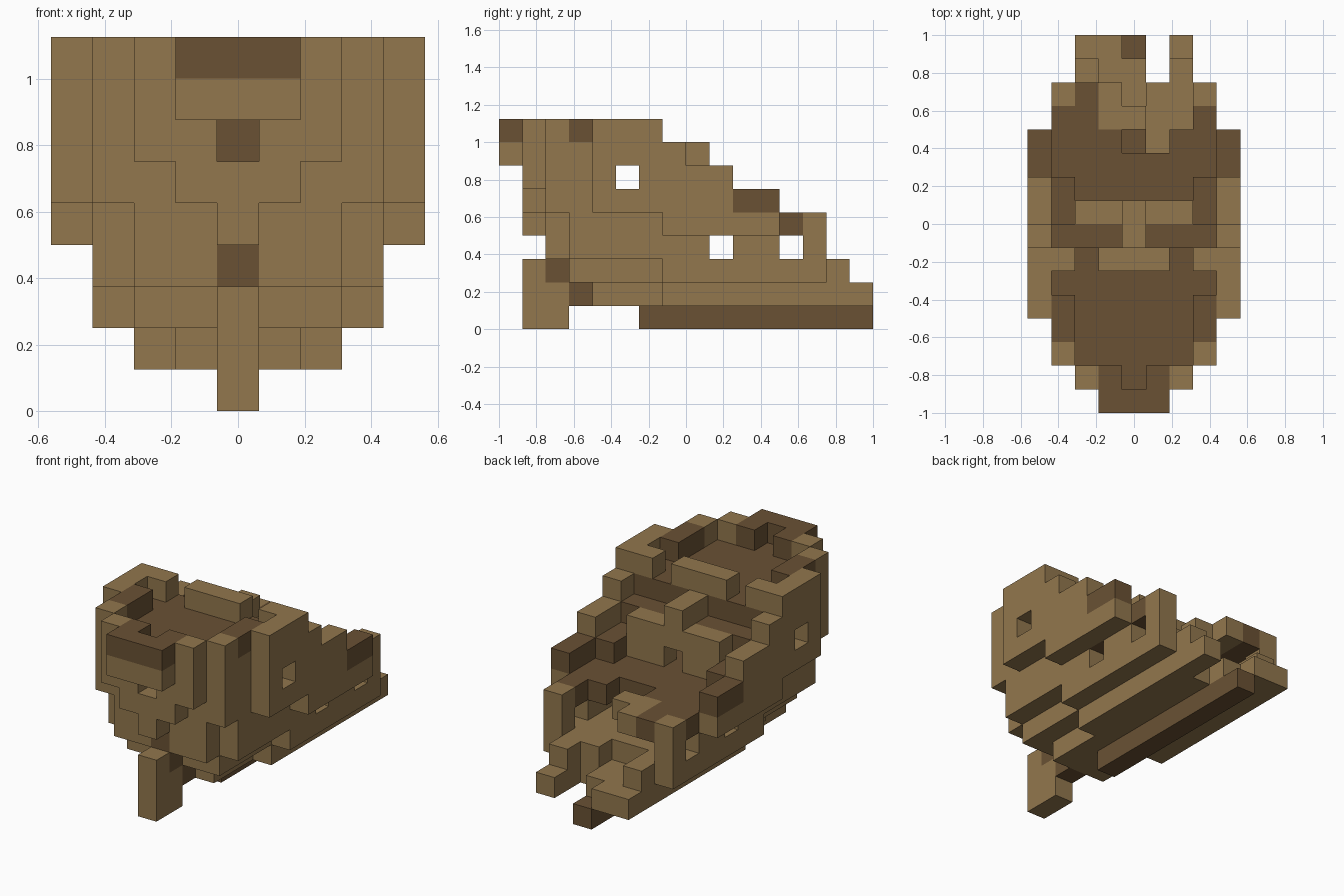
import bpy, bmesh
from mathutils import Vector

U = 0.125  # block size

cube = bpy.data.objects.get("Cube")
if cube:
    bpy.data.objects.remove(cube)


def material(name, color):
    m = bpy.data.materials.new(name)
    m.diffuse_color = color
    m.use_nodes = True
    m.node_tree.nodes["Principled BSDF"].inputs["Base Color"].default_value = color
    return m


MATS = [material("light_wood", (0.287, 0.184, 0.075, 1)),
        material("dark_wood", (0.144, 0.083, 0.034, 1))]
LIGHT, DARK = 0, 1
cells = {}  # block position -> (part, colour)


def fill(part, color, xs, ys, zs, mirror=False):
    """Fill an inclusive range of blocks, optionally on both sides."""
    for x in range(xs[0], xs[1] + 1):
        for y in range(ys[0], ys[1] + 1):
            for z in range(zs[0], zs[1] + 1):
                cells[x, y, z] = (part, color)
                if mirror:
                    cells[-x, y, z] = (part, color)


def both(part, color, xs, ys, zs):
    fill(part, color, xs, ys, zs, True)


def clear(xs, ys, zs):
    for key in list(cells):
        if all(lo <= k <= hi for k, (lo, hi) in zip(key, (xs, ys, zs))):
            del cells[key]


# Keel and rudder
fill("keel", DARK, (0, 0), (6, 15), (0, 0))
fill("rudder", LIGHT, (0, 0), (1, 2), (0, 1))
fill("rudder", LIGHT, (0, 0), (1, 1), (2, 2))

# Hull bottom
fill("hull_bottom", LIGHT, (-1, 1), (4, 6), (1, 1))
fill("hull_bottom", LIGHT, (-2, 2), (7, 15), (1, 1))
fill("hull_bottom", LIGHT, (-2, 2), (3, 13), (2, 2))
both("hull_bottom", LIGHT, (3, 3), (7, 13), (2, 2))
both("hull_bottom", LIGHT, (2, 2), (14, 14), (2, 2))
clear((1, 1), (14, 15), (1, 2))
clear((0, 0), (15, 15), (1, 1))
clear((-1, 0), (13, 13), (2, 2))

# Lower hull sides
both("lower_side", LIGHT, (3, 3), (3, 13), (3, 3))
both("lower_side", LIGHT, (3, 3), (3, 6), (4, 4))
both("lower_side", LIGHT, (4, 4), (7, 11), (4, 4))
both("lower_side", LIGHT, (3, 3), (13, 13), (4, 4))
both("lower_side", DARK, (3, 3), (12, 12), (4, 4))

# Stern plating stepping outwards
fill("stern", LIGHT, (-2, 2), (2, 2), (3, 4))
fill("stern", LIGHT, (0, 0), (1, 1), (4, 4))
fill("stern", LIGHT, (-1, 1), (1, 1), (5, 5))
both("stern", LIGHT, (2, 2), (2, 2), (5, 5))
both("stern", LIGHT, (1, 2), (1, 1), (6, 7))
both("stern", LIGHT, (2, 2), (1, 1), (8, 8))
both("stern", LIGHT, (3, 3), (2, 2), (5, 8))
fill("stern_post", DARK, (0, 0), (2, 2), (2, 3))
fill("stern_post", DARK, (0, 0), (3, 3), (1, 1))

# Main deck with a broken front edge
fill("main_deck", DARK, (-2, 2), (3, 6), (4, 4))
fill("main_deck", DARK, (-3, 3), (7, 11), (4, 4))
fill("main_deck", DARK, (-2, -2), (12, 13), (4, 4))
fill("main_deck", LIGHT, (-1, -1), (12, 13), (4, 4))
fill("main_deck", LIGHT, (0, 0), (12, 12), (4, 4))
clear((0, 1), (11, 11), (4, 4))
fill("main_deck", DARK, (0, 0), (11, 11), (3, 3))

# Upper hull sides, stepping down towards the bow
both("upper_side", LIGHT, (3, 3), (3, 3), (5, 7))
both("upper_side", LIGHT, (4, 4), (4, 9), (5, 6))
both("upper_side", LIGHT, (4, 4), (4, 7), (7, 7))
both("upper_side", LIGHT, (4, 4), (4, 6), (8, 8))
both("upper_side", DARK, (4, 4), (10, 11), (5, 5))

# Cabin wall and steps
both("cabin_wall", LIGHT, (1, 2), (8, 8), (5, 6))
fill("cabin_wall", LIGHT, (0, 0), (8, 8), (6, 6))
fill("cabin_wall", DARK, (-3, 3), (7, 7), (6, 6))
both("cabin_wall", DARK, (3, 3), (8, 9), (5, 5))
fill("beam", LIGHT, (0, 0), (7, 8), (7, 7))

# Upper deck
fill("upper_deck", DARK, (-2, 2), (2, 3), (7, 7))
fill("upper_deck", DARK, (-3, 3), (4, 6), (7, 7))
fill("upper_deck", DARK, (0, 0), (1, 1), (7, 7))

# Railings around the upper deck
fill("stern_rail", LIGHT, (-1, 1), (0, 0), (7, 7))
fill("stern_rail", DARK, (-1, 1), (0, 0), (8, 8))
both("stern_rail", DARK, (1, 1), (1, 1), (8, 8))
both("side_rail", DARK, (3, 3), (3, 4), (8, 8))
both("side_rail", LIGHT, (3, 3), (6, 6), (8, 8))
fill("front_rail", LIGHT, (-1, 1), (6, 6), (8, 8))

# Openings through the hull
clear((-4, 4), (5, 5), (6, 6))
clear((-4, 4), (9, 9), (3, 3))
clear((-4, 4), (12, 12), (3, 3))


def build(part):
    """Mesh the exposed block faces of one part."""
    bm = bmesh.new()
    for (x, y, z), (name, color) in cells.items():
        if name != part:
            continue
        center = Vector((x, y - 7.5, z + 0.5)) * U
        for axis in range(3):
            for sign in (-1, 1):
                step = [0, 0, 0]
                step[axis] = sign
                if (x + step[0], y + step[1], z + step[2]) in cells:
                    continue
                n = Vector(step)
                a = Vector((step[2], step[0], step[1]))
                b = n.cross(a)
                corners = (n - a - b, n + a - b, n + a + b, n - a + b)
                f = bm.faces.new([bm.verts.new(center + c * U / 2) for c in corners])
                f.material_index = color
    bmesh.ops.remove_doubles(bm, verts=bm.verts, dist=U / 100)
    mesh = bpy.data.meshes.new(part)
    bm.to_mesh(mesh)
    bm.free()
    for m in MATS:
        mesh.materials.append(m)
    bpy.context.collection.objects.link(bpy.data.objects.new(part, mesh))


for part in sorted({name for name, _ in cells.values()}):
    build(part)
